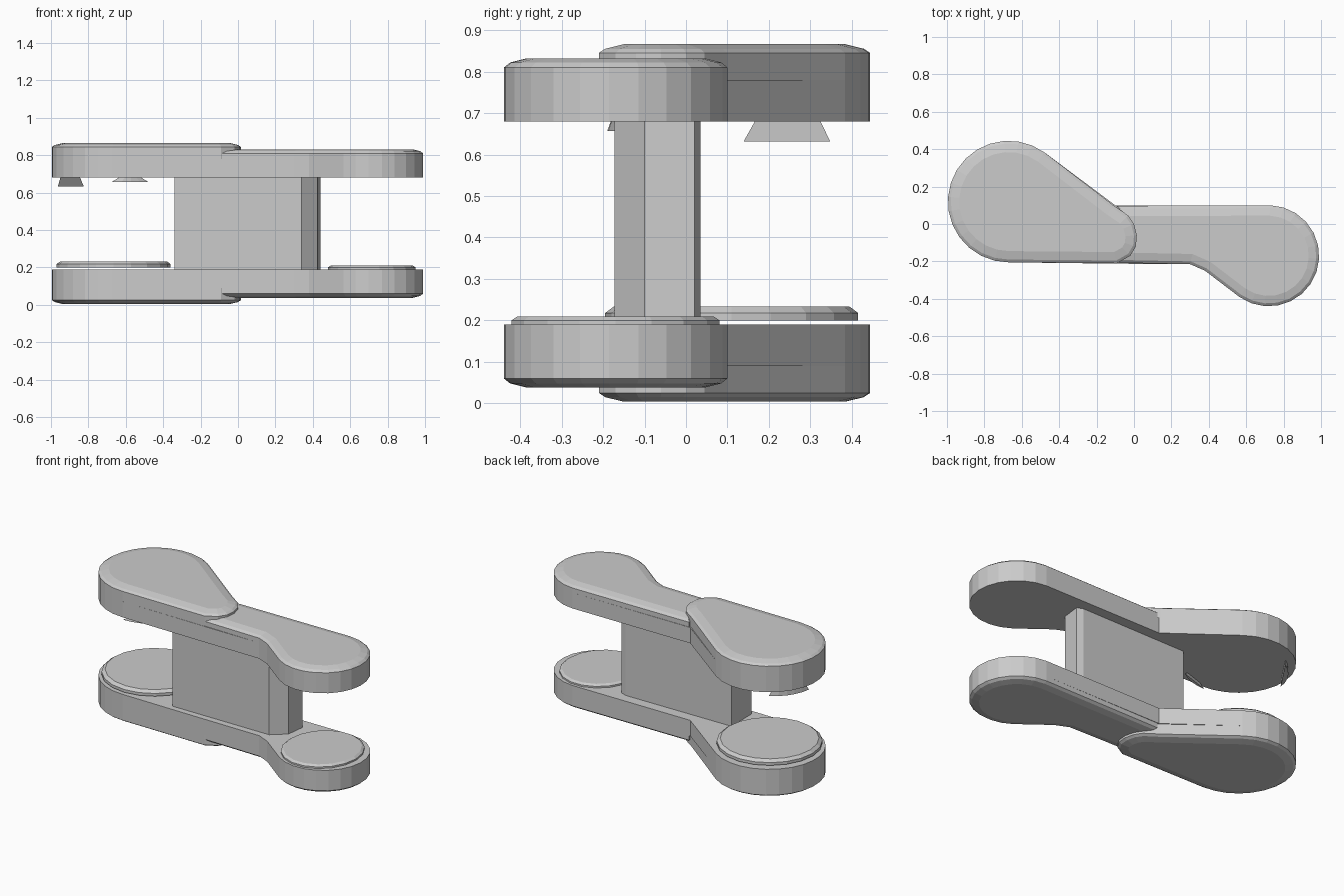
import bpy, bmesh
from math import cos, sin, radians

if "Cube" in bpy.data.objects:
    bpy.data.objects.remove(bpy.data.objects["Cube"])

MIRROR_Z = 0.87   # upper parts are the lower ones reflected: z -> 0.87 - z


def arc(cx, cy, rx, ry, a0, a1, n):
    """Points along an elliptical arc, angles in degrees."""
    out = []
    for i in range(n + 1):
        a = radians(a0 + (a1 - a0) * i / n)
        out.append((cx + rx * cos(a), cy + ry * sin(a)))
    return out


def slab(name, outline, z0, z1, steps=(), flip=False, scale0=1.0):
    """Extruded outline, its top rim rounded by (inset, rise) steps."""
    bm = bmesh.new()
    mx = sum(p[0] for p in outline) / len(outline)
    my = sum(p[1] for p in outline) / len(outline)
    low = [bm.verts.new((mx + (x - mx) * scale0, my + (y - my) * scale0, z0))
           for x, y in outline]
    top = [bm.verts.new((x, y, z1)) for x, y in outline]
    bm.faces.new(low)
    cap = bm.faces.new(top)
    n = len(outline)
    for i in range(n):
        j = (i + 1) % n
        bm.faces.new((low[i], low[j], top[j], top[i]))
    bmesh.ops.recalc_face_normals(bm, faces=bm.faces[:])
    for inset, rise in steps:
        bmesh.ops.inset_region(bm, faces=[cap], thickness=inset, depth=0,
                               use_even_offset=True)
        for v in cap.verts:
            v.co.z += rise
    if flip:
        for v in bm.verts:
            v.co.z = MIRROR_Z - v.co.z
    bmesh.ops.recalc_face_normals(bm, faces=bm.faces[:])
    mesh = bpy.data.meshes.new(name)
    bm.to_mesh(mesh)
    bm.free()
    ob = bpy.data.objects.new(name, mesh)
    bpy.context.collection.objects.link(ob)
    return ob


# Outline pieces, running clockwise seen from above
large_lobe = arc(-0.67, 0.12, 0.325, 0.325, 270, 54, 16)
small_lobe = arc(0.72, -0.17, 0.27, 0.27, 88, -125, 14)
neck = [(0.38, -0.25), (0.30, -0.215)]
teardrop_tip = [(-0.11, 0.10), (-0.03, 0.045), (0.0, 0.0), (0.015, -0.06),
                (0.01, -0.12), (-0.02, -0.17), (-0.09, -0.21)]

plate_outline = large_lobe + [(-0.10, 0.10)] + small_lobe + neck + [(-0.1, -0.212)]
large_pad = large_lobe + teardrop_tip
small_pad = [(-0.09, 0.097)] + small_lobe + neck + [(-0.09, -0.207)]

# Two mirrored levels: plate, then a rounded pad on each lobe facing outward
for level, upward in (("lower", False), ("upper", True)):
    slab(level + "_plate", plate_outline, 0.68, 0.78, flip=not upward)
    slab(level + "_large_pad", large_pad, 0.775, 0.845,
         ((0.015, 0.01), (0.045, 0.011)), not upward)
    slab(level + "_small_pad", small_pad, 0.775, 0.81,
         ((0.015, 0.012), (0.04, 0.01)), not upward)

# Central column with a chamfered right end
column = [(-0.34, -0.172), (0.34, -0.172), (0.425, -0.10), (0.44, 0.02),
          (0.40, 0.035), (-0.34, 0.03)]
slab("column", column, 0.18, 0.69)

# Thin discs resting on the lower plate
slab("large_disc", arc(-0.665, 0.11, 0.305, 0.305, 0, 342, 19), 0.20, 0.218,
     ((0.02, 0.015),))
slab("small_disc", arc(0.715, -0.17, 0.235, 0.255, 0, 340, 17), 0.185, 0.20,
     ((0.015, 0.01),))

# Small lugs under the upper large lobe, wider at the bottom
slab("side_lug", arc(-0.665, 0.11, 0.30, 0.28, 174, 122, 5), 0.682, 0.632, scale0=0.75)
slab("front_lug", arc(-0.665, 0.11, 0.30, 0.30, 268, 308, 4), 0.682, 0.657, scale0=0.6)
